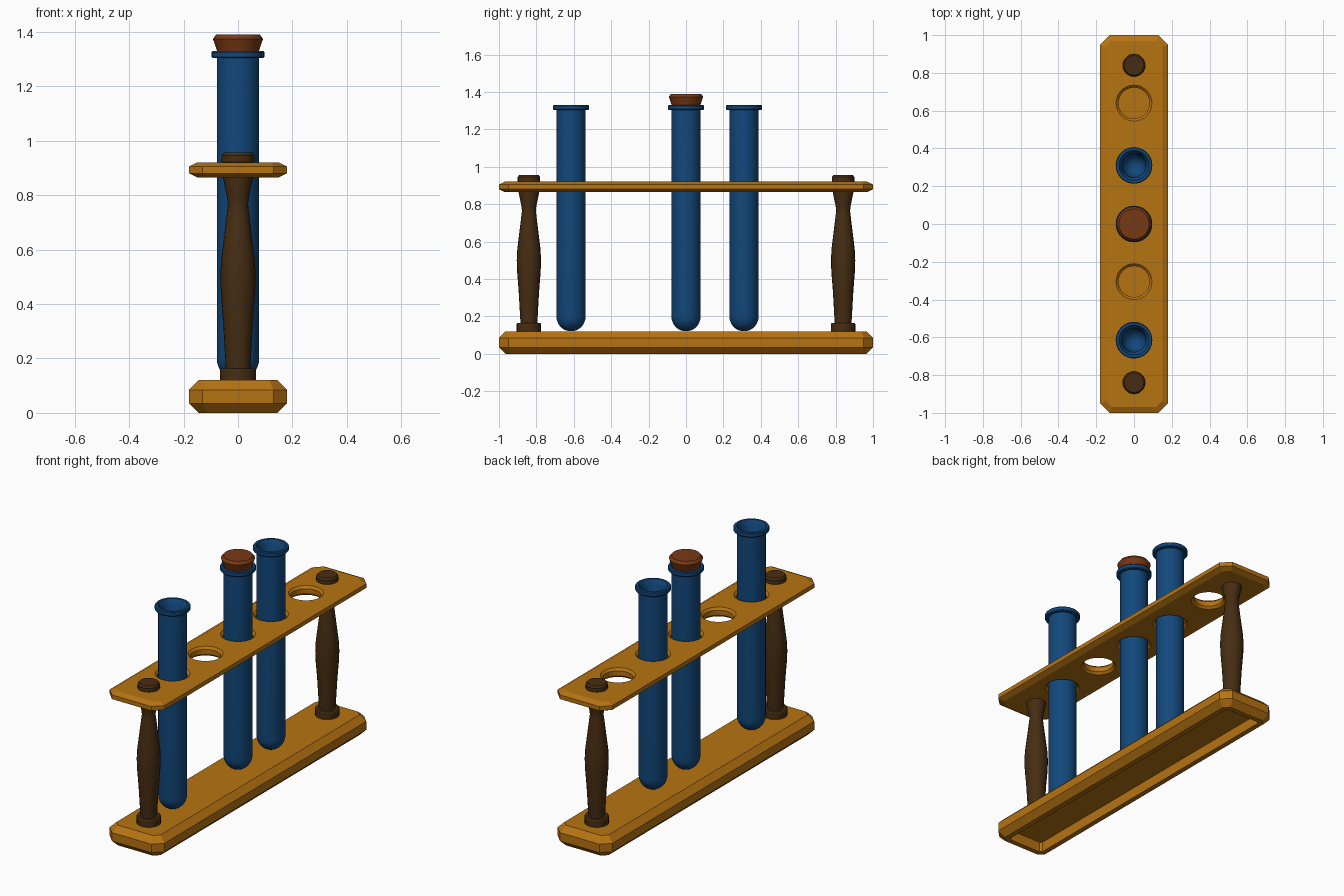
import bpy, bmesh, math

old = bpy.data.objects.get("Cube")
if old:
    bpy.data.objects.remove(old, do_unlink=True)


def material(name, rgb):
    m = bpy.data.materials.new(name)
    m.use_nodes = True
    m.diffuse_color = (*rgb, 1)
    bsdf = next(n for n in m.node_tree.nodes if n.type == 'BSDF_PRINCIPLED')
    bsdf.inputs["Base Color"].default_value = (*rgb, 1)
    bsdf.inputs["Roughness"].default_value = 0.6
    return m


WOOD = material("golden wood", (0.47, 0.172, 0.006))
DARK = material("dark wood", (0.062, 0.026, 0.006))
BLUE = material("blue glass", (0.006, 0.065, 0.2))
CORK = material("red brown cork", (0.19, 0.04, 0.007))


def loft(name, rings, mat, y=0, smooth=True):
    """Skin a stack of equal rings and cap both ends."""
    bm = bmesh.new()
    loops = [[bm.verts.new(p) for p in ring] for ring in rings]
    for a, b in zip(loops, loops[1:]):
        for i in range(len(a)):
            j = (i + 1) % len(a)
            bm.faces.new((a[i], a[j], b[j], b[i]))
    bm.faces.new(loops[0][::-1])
    bm.faces.new(loops[-1])
    bmesh.ops.recalc_face_normals(bm, faces=bm.faces)
    me = bpy.data.meshes.new(name)
    bm.to_mesh(me)
    bm.free()
    me.materials.append(mat)
    ob = bpy.data.objects.new(name, me)
    bpy.context.collection.objects.link(ob)
    ob.location.y = y
    if smooth:
        bpy.ops.object.select_all(action='DESELECT')
        ob.select_set(True)
        bpy.context.view_layer.objects.active = ob
        bpy.ops.object.shade_smooth_by_angle(angle=math.radians(30))
    return ob


def lathe(name, profile, mat, y=0, sides=32):
    turn = [2 * math.pi * i / sides for i in range(sides)]
    rings = [[(r * math.cos(t), r * math.sin(t), z) for t in turn] for r, z in profile]
    return loft(name, rings, mat, y)


def board(name, profile, mat):
    """Long board with clipped corners; profile holds (inset, height)."""
    rings = []
    for inset, z in profile:
        w, l, c = 0.18 - inset, 1 - inset, 0.05 - inset * 0.586
        quarter = [(w, l - c), (w - c, l)]
        half = quarter + [(-x, y) for x, y in quarter[::-1]]
        rings.append([(x, y, z) for x, y in half + [(-x, -y) for x, y in half]])
    return loft(name, rings, mat, smooth=False)


# Base with a recessed underside
board("base", [(0.065, 0.06), (0.065, 0), (0.035, 0), (0, 0.035),
               (0, 0.085), (0.035, 0.12)], WOOD)

# Shelf with five bevelled holes
shelf = board("shelf", [(0.03, 0.865), (0, 0.88), (0, 0.905), (0.03, 0.92)], WOOD)
for y in (-0.615, -0.305, 0, 0.31, 0.64):
    cutter = lathe("hole_cutter", [(0.105, 0.855), (0.082, 0.878),
                                   (0.082, 0.907), (0.105, 0.93)], WOOD, y)
    cutter.hide_render = True
    mod = shelf.modifiers.new("hole", 'BOOLEAN')
    mod.operation = 'DIFFERENCE'
    mod.solver = 'EXACT'
    mod.object = cutter
    bpy.context.view_layer.objects.active = shelf
    bpy.ops.object.modifier_apply(modifier=mod.name)
    bpy.data.objects.remove(cutter, do_unlink=True)

# Turned posts
post = [(0.06, 0.115), (0.066, 0.12), (0.066, 0.158), (0.062, 0.164), (0.045, 0.164),
        (0.055, 0.34), (0.063, 0.44), (0.065, 0.5), (0.062, 0.56),
        (0.04, 0.74), (0.037, 0.765), (0.04, 0.79), (0.056, 0.868),
        (0.056, 0.92), (0.06, 0.922), (0.06, 0.945), (0.052, 0.956)]
for side, y in (("front", -0.84), ("back", 0.84)):
    lathe(side + "_post", post, DARK, y, sides=20)

# Hollow tubes with round bottoms and lips
bend = [math.radians(a) for a in (8, 22, 36, 50, 64, 78, 90)]
outer = [(0.078 * math.sin(a), 0.2 - 0.08 * math.cos(a)) for a in bend]
inner = [(0.062 * math.sin(a), 0.2 - 0.064 * math.cos(a)) for a in bend[::-1]]
lip = [(0.078, 1.303), (0.093, 1.303), (0.097, 1.308), (0.097, 1.325),
       (0.093, 1.33), (0.08, 1.33), (0.062, 1.295)]
for place, y in (("front", -0.615), ("middle", 0), ("back", 0.31)):
    lathe(place + "_tube", outer + lip + inner, BLUE, y)

# Stopper in the middle tube
lathe("stopper", [(0.06, 1.27), (0.077, 1.33), (0.092, 1.374), (0.08, 1.39)], CORK)
